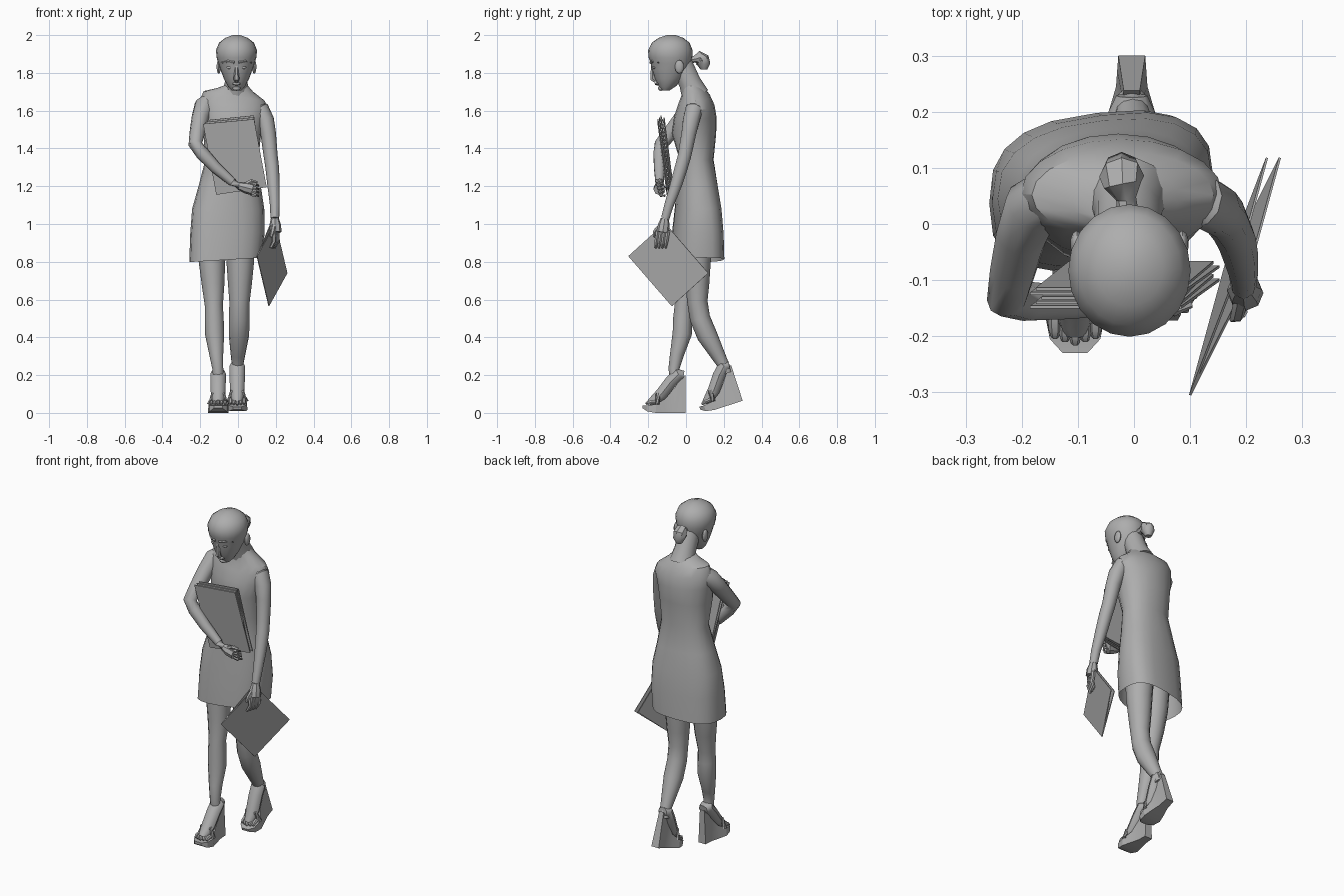
import bpy
import bmesh
from math import sin, cos, pi, radians, copysign
from mathutils import Vector, Matrix

cube = bpy.data.objects.get("Cube")
if cube:
    bpy.data.objects.remove(cube, do_unlink=True)

grey = bpy.data.materials.new("plain grey")
grey.use_nodes = True
tone = (0.42, 0.42, 0.42, 1)
grey.diffuse_color = tone
grey.node_tree.nodes["Principled BSDF"].inputs["Base Color"].default_value = tone


def finish(name, bm, matrix=Matrix(), angle=40):
    bmesh.ops.recalc_face_normals(bm, faces=bm.faces)
    mesh = bpy.data.meshes.new(name)
    bm.to_mesh(mesh)
    bm.free()
    mesh.materials.append(grey)
    obj = bpy.data.objects.new(name, mesh)
    bpy.context.collection.objects.link(obj)
    obj.matrix_world = matrix
    bpy.ops.object.select_all(action="DESELECT")
    bpy.context.view_layer.objects.active = obj
    obj.select_set(True)
    bpy.ops.object.shade_smooth_by_angle(angle=radians(angle))
    return obj


def loft(name, rings, matrix=Matrix(), start_cap=True, angle=40):
    """Skin a list of point rings and cap the ends."""
    bm = bmesh.new()
    loops = [[bm.verts.new(p) for p in ring] for ring in rings]
    n = len(loops[0])
    for low, high in zip(loops, loops[1:]):
        for i in range(n):
            j = (i + 1) % n
            bm.faces.new((low[i], low[j], high[j], high[i]))
    if start_cap:
        bm.faces.new(loops[0])
    bm.faces.new(loops[-1])
    return finish(name, bm, matrix, angle)


def oval(cx, cy, z, rx, ry, tilt=0, square=0, skew=0, n=20):
    """Horizontal oval that may slope along x, square off and skew."""
    ring = []
    for i in range(n):
        c, s = cos(2 * pi * i / n), sin(2 * pi * i / n)
        x = rx * copysign(abs(c) ** (1 - square), c)
        y = ry * copysign(abs(s) ** (1 - square), s)
        ring.append((cx + x, cy + y + skew * x, z + tilt * x))
    return ring


def tube(name, path, matrix=Matrix(), n=10, wide=1):
    """Round limb through (x, y, z, radius) points."""
    pts = [Vector(p[:3]) for p in path]
    rings = []
    for k, p in enumerate(pts):
        t = (pts[min(k + 1, len(pts) - 1)] - pts[max(k - 1, 0)]).normalized()
        side = Vector((1, 0, 0)) if abs(t.x) < 0.8 else Vector((0, 1, 0))
        side = (side - t * side.dot(t)).normalized()
        up = t.cross(side)
        r = path[k][3]
        rings.append([p + side * (r * wide * cos(2 * pi * i / n)) + up * (r * sin(2 * pi * i / n))
                      for i in range(n)])
    return loft(name, rings, matrix)


def ball(name, centre, size):
    bm = bmesh.new()
    bmesh.ops.create_uvsphere(bm, u_segments=10, v_segments=7, radius=1)
    bmesh.ops.transform(bm, matrix=Matrix.LocRotScale(Vector(centre), None, Vector(size)), verts=bm.verts)
    return finish(name, bm)


def plate(name, corners, thick=0.005):
    """Thin four-cornered card."""
    a, b, c, d = [Vector(p) for p in corners]
    off = (b - a).cross(d - a).normalized() * thick / 2
    return loft(name, [[p - off for p in (a, b, c, d)], [p + off for p in (a, b, c, d)]])


# Dress and shoulders, open at the hem
loft("dress", [oval(*r) for r in (
    (-.066, .06, .81, .192, .138, .06, .27, .12), (-.056, .062, .95, .197, .132, .02, .24, .12),
    (-.052, .064, 1.08, .191, .121, 0, .2, .1), (-.044, .06, 1.2, .165, .108, 0, .15, .06),
    (-.033, .056, 1.34, .14, .09, 0, .1), (-.03, .042, 1.48, .153, .118, 0, .1),
    (-.028, .049, 1.57, .17, .112, -.08), (-.022, .054, 1.63, .18, .097, -.15),
    (-.02, .052, 1.678, .162, .077, -.16), (-.015, .042, 1.71, .095, .064, -.1),
    (-.01, .03, 1.735, .06, .052))], start_cap=False, angle=30)

# Neck and head
tube("neck", [(-.012, .05, 1.68, .075), (-.01, .02, 1.75, .06), (-.01, -.03, 1.86, .06)], n=14)
loft("head", [oval(-.008, cy, z, rx, ry) for z, cy, rx, ry in (
    (1.708, -.108, .026, .022), (1.728, -.1, .045, .045), (1.77, -.09, .067, .075),
    (1.82, -.082, .086, .1), (1.85, -.08, .096, .106), (1.88, -.082, .105, .116),
    (1.92, -.083, .109, .118), (1.96, -.081, .092, .1), (1.985, -.08, .06, .066),
    (2, -.078, .02, .024))])

# Face: nose, lips, chin, brows, eyelids and ears
tube("nose", [(-.008, -.175, 1.85, .008), (-.008, -.178, 1.8, .012), (-.008, -.176, 1.768, .016),
              (-.008, -.16, 1.756, .012)], n=6)
ball("lips", (-.008, -.152, 1.742), (.024, .014, .008))
ball("chin", (-.008, -.132, 1.718), (.022, .016, .013))
for s, word in ((1, "left"), (-1, "right")):
    x = -.008
    tube(word + "_brow", [(x + s * .012, -.187, 1.855, .008), (x + s * .045, -.175, 1.862, .009),
                          (x + s * .077, -.142, 1.855, .006)], n=6)
    ball(word + "_eye", (x + s * .036, -.165, 1.828), (.017, .012, .008))
    ball(word + "_ear", (x + s * .094, -.035, 1.832), (.012, .024, .036))

# Gathered hair knot
tube("hair_knot", [(-.01, .01, 1.87, .02), (-.014, .045, 1.872, .018), (-.02, .07, 1.882, .034),
                   (-.022, .085, 1.87, .04), (-.022, .095, 1.845, .034), (-.022, .095, 1.818, .018)], n=8)

# Bent arm across the chest
tube("right_arm", [(-.14, .055, 1.65, .05), (-.182, .03, 1.622, .052), (-.2, -.02, 1.562, .046),
                   (-.216, -.085, 1.48, .041), (-.226, -.132, 1.422, .037), (-.19, -.138, 1.375, .036),
                   (-.12, -.14, 1.3, .031), (-.03, -.14, 1.222, .023), (.008, -.14, 1.2, .021)])
# Hanging arm
tube("left_arm", [(.075, .05, 1.63, .036), (.12, .042, 1.605, .048), (.145, .028, 1.55, .046),
                  (.16, .015, 1.48, .041), (.173, -.008, 1.36, .037), (.181, -.025, 1.3, .036),
                  (.188, -.052, 1.21, .033), (.195, -.09, 1.1, .026), (.195, -.11, 1.03, .023)])


def hand(name, wrist, along, across, palm, reach):
    """Palm, four curled fingers and a thumb."""
    w, a, c, p = Vector(wrist), Vector(along).normalized(), Vector(across).normalized(), Vector(palm)
    tube(name + "_palm", [(*w, .021), (*(w + a * .035), .031), (*(w + a * .075), .032)], n=8)
    for i in range(4):
        root = w + a * .065 + c * (i - 1.5) * .019
        tube(name + "_finger", [(*root, .012), (*(root + a * reach), .011),
                                (*(root + a * reach * 1.6 + p * .02), .007)], n=6)
    tip = w + a * .07 + c * .044
    tube(name + "_thumb", [(*(w + a * .015), .014), (*tip, .012), (*(tip + a * .03 + p * .01), .007)], n=6)


hand("right_hand", (.005, -.14, 1.202), (1, 0, -.25), (0, -.3, 1), (0, 1, 0), .025)
hand("left_hand", (.195, -.112, 1.03), (.05, -.15, -1), (-.35, -1, 0), (-1, 0, 0), .058)

# Legs
tube("right_leg", [(-.13, .03, .95, .078), (-.138, .015, .8, .07), (-.132, .005, .68, .06),
                   (-.128, -.012, .57, .048), (-.126, -.018, .5, .05), (-.124, -.02, .42, .051),
                   (-.115, -.048, .31, .037), (-.107, -.064, .235, .029), (-.105, -.058, .19, .03)], n=12)
tube("left_leg", [(.01, .06, .95, .08), (.012, .058, .8, .073), (.01, .06, .68, .063),
                  (.008, .06, .59, .054), (.007, .074, .5, .054), (.005, .112, .41, .054),
                  (0, .167, .31, .039), (-.003, .2, .25, .03), (-.004, .215, .21, .03)], n=12)

# Feet on wedge shoes; the rear one rolls onto its toes
stride = {"right": Matrix.Translation((-.105, 0, 0)),
          "left": Matrix.Translation((-.004, .302, .065)) @ Matrix.Rotation(radians(18), 4, "X")}
wedge = ((-.23, .022, .025, .04, 1), (-.205, .045, .008, .04, 1), (-.16, .054, 0, .045, .95),
         (-.11, .042, 0, .075, .7), (-.06, .028, 0, .135, .6), (-.03, .026, 0, .18, .6),
         (-.002, .024, 0, .2, .6))
for word, m in stride.items():
    loft(word + "_shoe", [[(-w, y, low), (w, y, low), (w * top, y, high), (-w * top, y, high)]
                          for y, w, low, high, top in wedge], m, angle=25)
    tube(word + "_foot", [(0, -.012, .2, .024), (0, -.04, .205, .036), (0, -.08, .165, .035),
                          (0, -.13, .1, .034), (0, -.175, .062, .026), (0, -.195, .052, .018)],
         m, wide=1.15)
    tube(word + "_strap", [(-.048, -.15, .045, .012), (-.03, -.15, .098, .012),
                           (.03, -.15, .098, .012), (.048, -.15, .045, .012)], m, n=6)
    for i in range(5):
        x = (i - 2) * .018
        y = -.213 + abs(i - 2) * .006
        tube(word + "_toe", [(x, y + .04, .058, .012), (x, y + .012, .056, .011), (x, y, .047, .007)], m, n=6)

# Open folder carried low: two covers sharing one edge
hinge = [(.1, -.305, .83), (.163, -.075, .565)]
for name, dx in (("folder_outer_cover", .005), ("folder_inner_cover", -.018)):
    plate(name, hinge + [(.255 + dx, .118, .74), (.192 + dx, -.112, 1.005)], .004)

# Stack of folders held against the chest
for i in range(5):
    back, slip = i * .008, (i % 3) * .01
    plate("chest_folder", [(-.185 + slip, -.148 + back, 1.53 + slip), (.085, -.148 + back, 1.555 + slip),
                           (.152 - slip, -.1 + back, 1.195), (-.115, -.1 + back, 1.155 + slip)])
